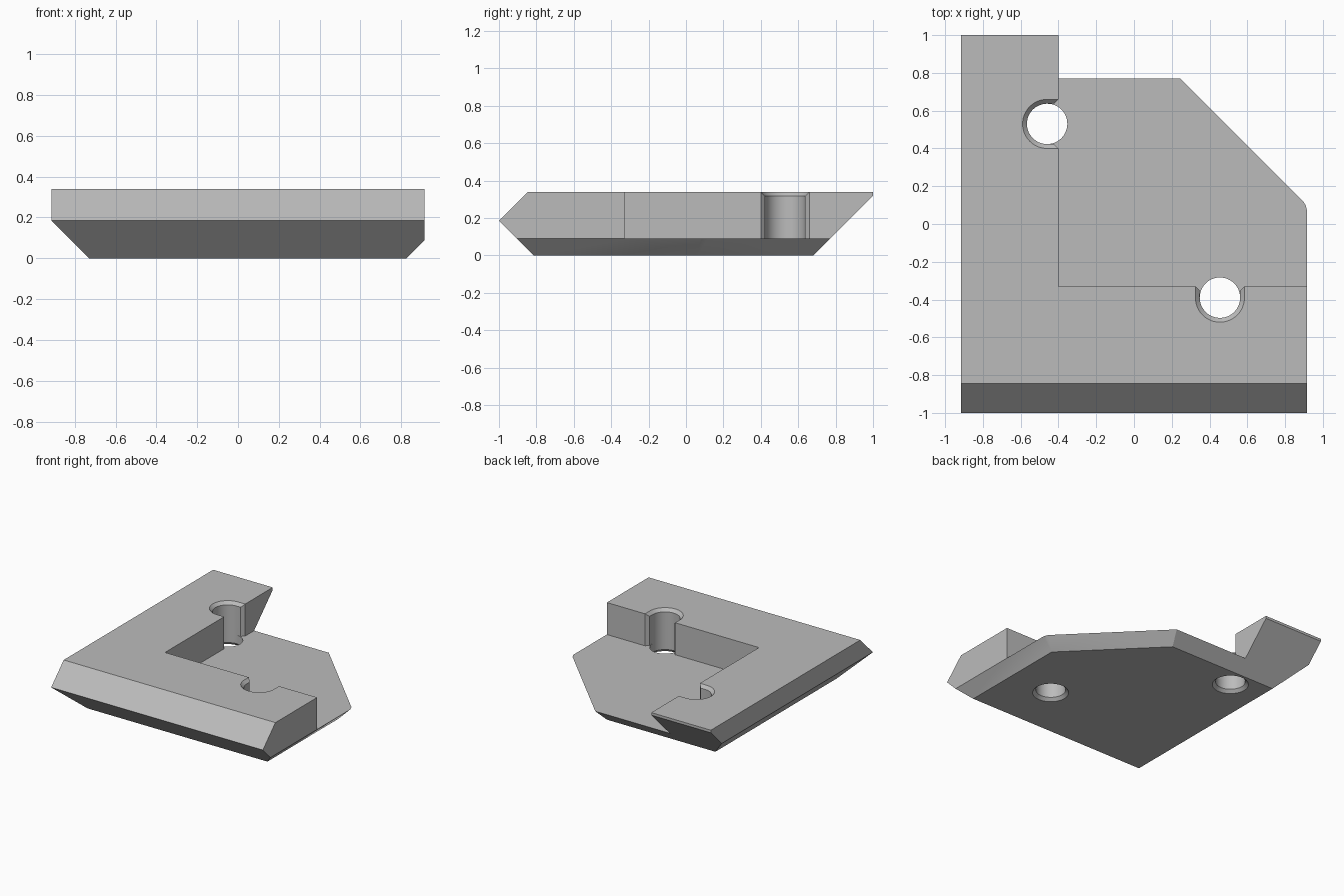
import bpy, bmesh
from math import cos, sin, pi, radians
from mathutils import Matrix, Vector

if "Cube" in bpy.data.objects:
    bpy.data.objects.remove(bpy.data.objects["Cube"])

HALF_X, TOP, FLOOR = 0.915, 0.34, 0.09
WALL_X, WALL_Y = -0.4, -0.33
HOLE_R, RIM_R, BEVEL = 0.107, 0.13, 0.023

grey = bpy.data.materials.new("plain grey")
grey.use_nodes = True
colour = (0.5, 0.5, 0.5, 1)
grey.diffuse_color = colour
grey.node_tree.nodes["Principled BSDF"].inputs["Base Color"].default_value = colour


def make_object(name, bm):
    bmesh.ops.recalc_face_normals(bm, faces=bm.faces)
    mesh = bpy.data.meshes.new(name)
    bm.to_mesh(mesh)
    bm.free()
    mesh.materials.append(grey)
    obj = bpy.data.objects.new(name, mesh)
    bpy.context.collection.objects.link(obj)
    return obj


def add_box(bm, low, high):
    low, high = Vector(low), Vector(high)
    size = Matrix.Diagonal((*(high - low), 1))
    bmesh.ops.create_cube(bm, size=1, matrix=Matrix.Translation((low + high) / 2) @ size)


def slice_off(bm, point, normal):
    """Remove everything beyond a plane and close the cut."""
    geom = bm.verts[:] + bm.edges[:] + bm.faces[:]
    bmesh.ops.bisect_plane(bm, geom=geom, dist=1e-5, plane_co=point,
                           plane_no=normal, clear_outer=True)
    bmesh.ops.holes_fill(bm, edges=[e for e in bm.edges if e.is_boundary])


def loft(name, sections, place):
    """Closed solid through stacked outlines of equal length."""
    bm = bmesh.new()
    rings = [[bm.verts.new(place @ Vector((u, v, z))) for u, v in outline]
             for z, outline in sections]
    for a, b in zip(rings, rings[1:]):
        for i in range(len(a)):
            j = (i + 1) % len(a)
            bm.faces.new((a[i], a[j], b[j], b[i]))
    bm.faces.new(rings[0])
    bm.faces.new(rings[-1])
    return make_object(name, bm)


def circle(r, n=48):
    return [(r * cos(2 * pi * i / n), r * sin(2 * pi * i / n)) for i in range(n)]


def slot(r, n=24):
    arc = [(r * cos(pi / 2 + pi * i / n), r * sin(pi / 2 + pi * i / n)) for i in range(n + 1)]
    return arc + [(0.2, -r), (0.2, r)]


def subtract(target, cutter):
    cutter.hide_render = True
    mod = target.modifiers.new("cut", 'BOOLEAN')
    mod.operation, mod.solver, mod.object = 'DIFFERENCE', 'EXACT', cutter
    bpy.context.view_layer.objects.active = target
    bpy.ops.object.modifier_apply(modifier=mod.name)
    bpy.data.objects.remove(cutter)


# Solid body with sloped outer sides
bm = bmesh.new()
add_box(bm, (-HALF_X, -1, 0), (HALF_X, 1, TOP))
slice_off(bm, (0, -1, 0.185), (0, -1, -1))
slice_off(bm, (0, -1, 0.185), (0, -1, 1))
slice_off(bm, (-HALF_X, 0, 0.185), (-1, 0, -1))
slice_off(bm, (0, 0.68, 0), (0, 1, -1))

# Clipped corner, eased into the side, with a bevel underneath
ease = 0.085
centre = Vector((HALF_X - ease, 0.065, FLOOR))
for angle in (0, 15, 30, 45):
    out = Vector((cos(radians(angle)), sin(radians(angle)), 0))
    edge = centre + out * ease
    if angle:
        slice_off(bm, edge, out)
    slice_off(bm, edge, out - Vector((0, 0, 1)))
body = make_object("corner_bracket", bm)

# Recess that leaves two raised arms
bm = bmesh.new()
add_box(bm, (WALL_X, WALL_Y, FLOOR), (1.5, 1.5, 1))
subtract(body, make_object("recess_cutter", bm))

# Screw holes, each with a bevelled slot opening into the recess
for x, y, turn in ((-0.46, 0.53, 0), (0.455, -0.39, pi / 2)):
    place = Matrix.Translation((x, y, 0)) @ Matrix.Rotation(turn, 4, 'Z')
    subtract(body, loft("slot_cutter", [
        (FLOOR, slot(HOLE_R)), (TOP - BEVEL, slot(HOLE_R)),
        (TOP, slot(RIM_R)), (TOP + 0.1, slot(RIM_R))], place))
    near, wall = 0.06 - BEVEL, 0.06
    flare = [(near, HOLE_R), (near, -HOLE_R), (wall, -RIM_R),
             (0.15, -RIM_R), (0.15, RIM_R), (wall, RIM_R)]
    subtract(body, loft("flare_cutter", [(FLOOR, flare), (TOP + 0.1, flare)], place))
    subtract(body, loft("hole_cutter", [
        (-0.1, circle(RIM_R)), (0, circle(RIM_R)),
        (BEVEL, circle(HOLE_R)), (FLOOR + 0.1, circle(HOLE_R))], place))

bpy.ops.object.select_all(action='DESELECT')
body.select_set(True)
bpy.context.view_layer.objects.active = body
bpy.ops.object.shade_smooth_by_angle(angle=radians(20))
